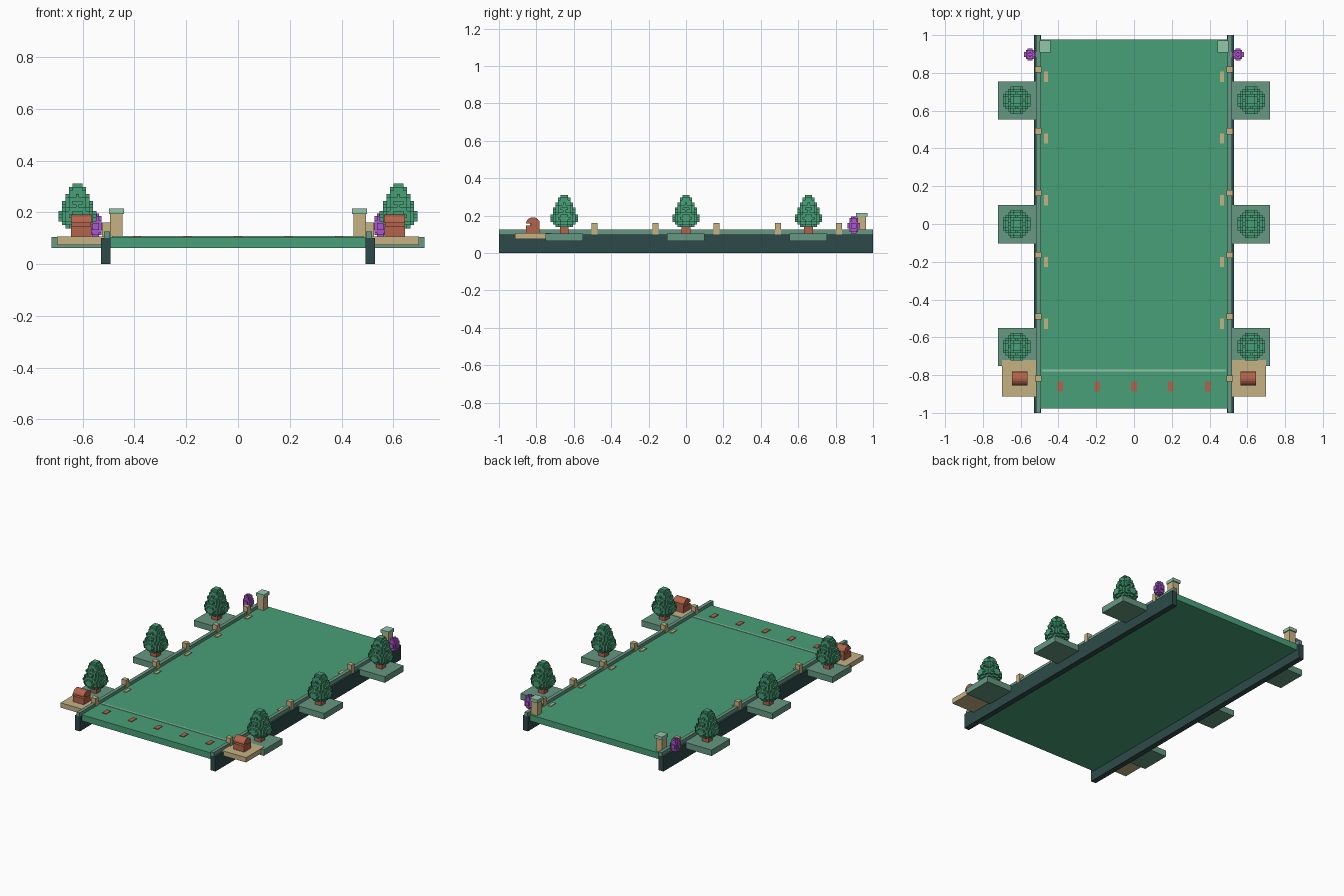
import bpy, bmesh, math
from mathutils import Vector

if "Cube" in bpy.data.objects:
    bpy.data.objects.remove(bpy.data.objects["Cube"])


def material(name, rgb):
    m = bpy.data.materials.new(name)
    lin = [((c / 255 + 0.055) / 1.055) ** 2.4 for c in rgb]
    m.diffuse_color = (*lin, 1)
    m.use_nodes = True
    m.node_tree.nodes["Principled BSDF"].inputs["Base Color"].default_value = m.diffuse_color
    return m


GREEN = material("leaf green", (72, 160, 120))
DARK = material("dark slate", (44, 74, 72))
MOSS = material("grey green", (102, 152, 130))
SAGE = material("pale sage", (148, 198, 170))
TAN = material("sand", (198, 178, 132))
RED = material("terracotta", (180, 100, 76))
PURPLE = material("purple", (172, 88, 204))


def finish(name, bm, mat):
    me = bpy.data.meshes.new(name)
    bm.normal_update()
    bm.to_mesh(me)
    bm.free()
    me.materials.append(mat)
    ob = bpy.data.objects.new(name, me)
    bpy.context.collection.objects.link(ob)
    return ob


def box(name, x0, x1, y0, y1, z0, z1, mat):
    bm = bmesh.new()
    bmesh.ops.create_cube(bm, size=1)
    for v in bm.verts:
        v.co = ((x0 + x1) / 2 + v.co.x * (x1 - x0),
                (y0 + y1) / 2 + v.co.y * (y1 - y0),
                (z0 + z1) / 2 + v.co.z * (z1 - z0))
    return finish(name, bm, mat)


def both(name, x0, x1, *rest):
    """A box on the right and its mirror image on the left."""
    box(name + "_right", x0, x1, *rest)
    box(name + "_left", -x1, -x0, *rest)


def voxels(name, cx, cy, z0, size, radii, mat):
    """Stack of blocky discs, one radius (in cells) per layer, outer faces only."""
    cells = {(i, j, k) for k, r in enumerate(radii)
             for i in range(-7, 8) for j in range(-7, 8) if i * i + j * j <= r * r}
    bm = bmesh.new()
    verts = {}

    def vert(p):
        key = tuple(round(c * 2) for c in p)
        if key not in verts:
            verts[key] = bm.verts.new((cx + p[0] * size, cy + p[1] * size, z0 + (p[2] + 0.5) * size))
        return verts[key]

    for c in cells:
        for axis in range(3):
            for sign in (-1, 1):
                n = [0, 0, 0]
                n[axis] = sign
                if tuple(a + b for a, b in zip(c, n)) in cells:
                    continue
                n = Vector(n)
                u = Vector([1 if (axis + 1) % 3 == a else 0 for a in range(3)])
                w = n.cross(u)
                mid = Vector(c) + n / 2
                quad = [mid + (u * a + w * b) / 2 for a, b in ((-1, -1), (1, -1), (1, 1), (-1, 1))]
                try:
                    bm.faces.new([vert(q) for q in quad])
                except ValueError:
                    pass
    return finish(name, bm, mat)


# Deck, side beams and rails
box("deck", -0.495, 0.495, -0.978, 0.978, 0.063, 0.105, GREEN)
both("side_beam", 0.493, 0.53, -1, 1, 0, 0.1, DARK)
both("rail", 0.494, 0.518, -1, 1, 0.1, 0.126, MOSS)

# Rail posts and deck edge markers
for i in range(6):
    y = -0.817 + i * 0.327
    both(f"rail_post_{i}", 0.491, 0.525, y - 0.016, y + 0.016, 0.1, 0.16, TAN)
    if i < 5:
        y = -0.528 + i * 0.327
        both(f"edge_marker_{i}", 0.455, 0.477, y - 0.027, y + 0.027, 0.103, 0.109, TAN)

# Start line and floor markers
box("start_line", -0.487, 0.487, -0.782, -0.769, 0.103, 0.108, SAGE)
for i in range(5):
    x = (i - 2) * 0.195
    box(f"floor_marker_{i}", x - 0.015, x + 0.015, -0.887, -0.833, 0.103, 0.109, RED)

# Corner pillars with caps
both("pillar", 0.447, 0.495, 0.914, 0.963, 0.1, 0.196, TAN)
both("pillar_cap", 0.441, 0.499, 0.908, 0.971, 0.194, 0.215, SAGE)

# Tree ledges, trunks and blocky trees
TREE = [3.2, 4.3, 5.1, 5.4, 5.1, 4.5, 4.1, 4.2, 3.7, 3.1, 2.9, 2.3, 1.5]
for i, y in enumerate((-0.65, 0, 0.655)):
    both(f"tree_ledge_{i}", 0.515, 0.721, y - 0.102, y + 0.1, 0.063, 0.104, MOSS)
    both(f"trunk_{i}", 0.597, 0.643, y - 0.023, y + 0.023, 0.1, 0.145, RED)
    for s in (-1, 1):
        voxels(f"tree_{i}_{'right' if s > 0 else 'left'}", s * 0.62, y, 0.138, 0.0133, TREE, GREEN)

# Purple blocky bushes
BUSH = [1.5, 2.3, 2.9, 3.2, 3.2, 3.2, 2.9, 2.3, 2.3, 1.1]
for s in (-1, 1):
    voxels(f"bush_{'right' if s > 0 else 'left'}", s * 0.55, 0.897, 0.104, 0.0092, BUSH, PURPLE)

# Chest ledges and open chests
both("chest_ledge", 0.515, 0.7, -0.913, -0.72, 0.074, 0.107, TAN)
both("chest_base", 0.565, 0.645, -0.855, -0.782, 0.105, 0.147, RED)
both("chest_back", 0.567, 0.643, -0.828, -0.782, 0.146, 0.166, RED)
for s in (-1, 1):
    bm = bmesh.new()
    ring = [(-0.8185 + 0.0365 * math.cos(math.pi * k / 8), 0.158 + 0.033 * math.sin(math.pi * k / 8))
            for k in range(9)]
    f = bm.faces.new([bm.verts.new((s * 0.605 - 0.041, y, z)) for y, z in ring])
    ext = bmesh.ops.extrude_face_region(bm, geom=[f])
    bmesh.ops.translate(bm, vec=(0.082, 0, 0),
                        verts=[g for g in ext["geom"] if isinstance(g, bmesh.types.BMVert)])
    bmesh.ops.recalc_face_normals(bm, faces=bm.faces)
    finish(f"chest_lid_{'right' if s > 0 else 'left'}", bm, RED)
